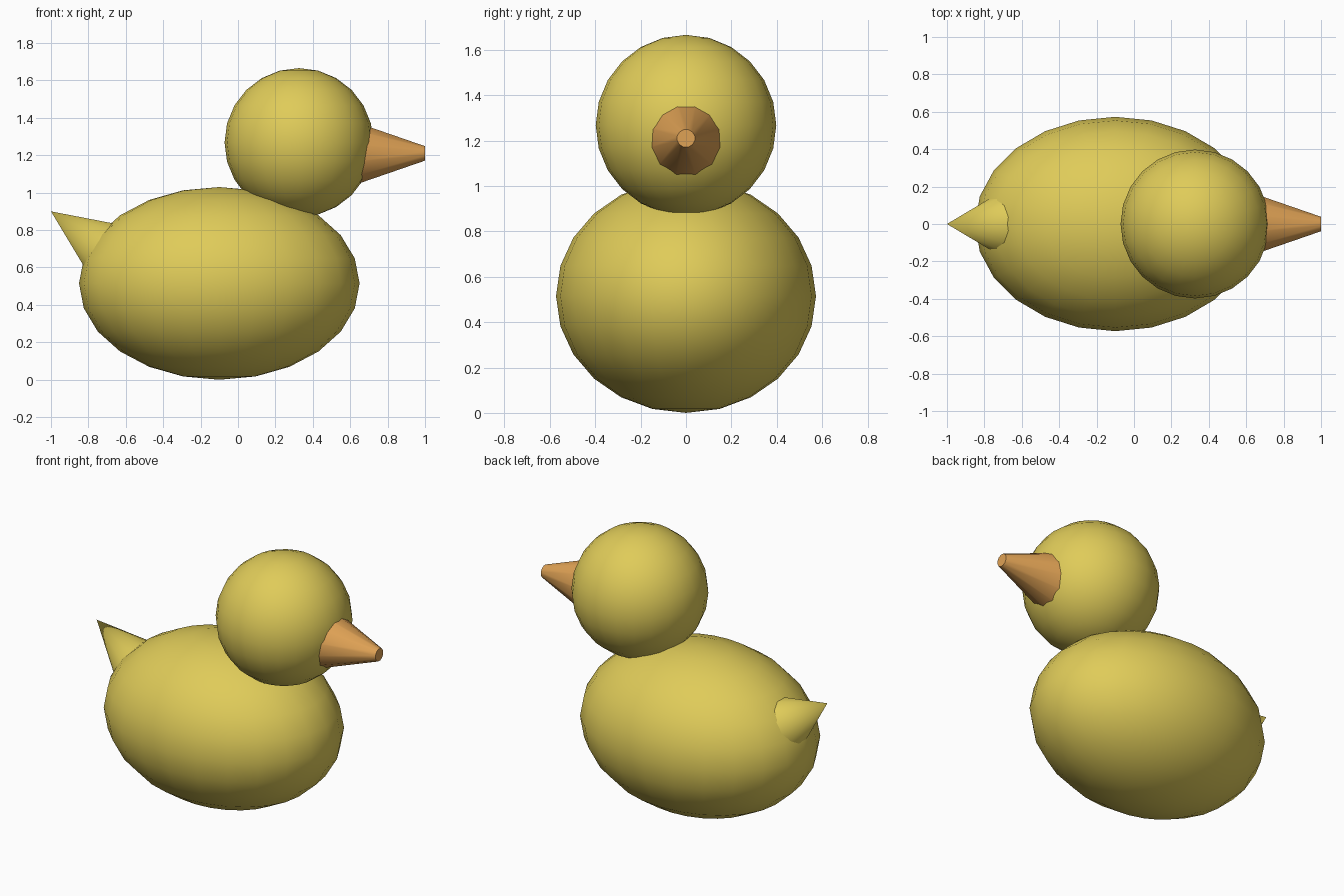
import bpy
from math import radians, tan, cos, sin, pi
from mathutils import Vector, Matrix

cube = bpy.data.objects.get("Cube")
if cube:
    bpy.data.objects.remove(cube, do_unlink=True)


def make_material(name, rgb):
    mat = bpy.data.materials.new(name)
    mat.use_nodes = True
    colour = (*rgb, 1.0)
    mat.diffuse_color = colour
    mat.node_tree.nodes["Principled BSDF"].inputs["Base Color"].default_value = colour
    return mat


yellow = make_material("soft yellow", (0.74, 0.60, 0.10))
orange = make_material("beak orange", (0.74, 0.36, 0.09))


def finish(name, mat):
    obj = bpy.context.object
    obj.name = name
    obj.data.materials.append(mat)
    bpy.ops.object.transform_apply(location=False, rotation=True, scale=True)
    bpy.ops.object.shade_smooth_by_angle(angle=radians(40))
    return obj


def ellipsoid(name, centre, radii, mat):
    bpy.ops.mesh.primitive_uv_sphere_add(segments=24, ring_count=12, radius=1, location=centre)
    bpy.context.object.scale = radii
    return finish(name, mat)


def cone(name, base, tip, base_radius, tip_radius, mat):
    """Twelve-sided cone from base to tip, with a flat side facing up."""
    base, tip = Vector(base), Vector(tip)
    axis = tip - base
    bpy.ops.mesh.primitive_cone_add(vertices=12, radius1=base_radius, radius2=tip_radius,
                                    depth=axis.length, location=(base + tip) / 2)
    turn = axis.to_track_quat('Z', 'Y').to_matrix() @ Matrix.Rotation(pi / 12, 3, 'Z')
    bpy.context.object.rotation_euler = turn.to_euler()
    return finish(name, mat)


# Body and head
ellipsoid("body", (-0.10, 0, 0.515), (0.75, 0.573, 0.515), yellow)
ellipsoid("head", (0.326, 0, 1.268), (0.398, 0.398, 0.398), yellow)

# Blunt beak, rooted inside the head
cone("beak", (0.60, 0, 1.21), (1.0, 0, 1.21), 0.183, 0.04, orange)

# Pointed tail, rooted inside the body and tilted upward
tilt, length = radians(35), 0.40
tail_tip = Vector((-1.0, 0, 0.90))
tail_base = tail_tip + length * Vector((cos(tilt), 0, -sin(tilt)))
cone("tail", tail_base, tail_tip, length * tan(radians(24.8)), 0, yellow)
